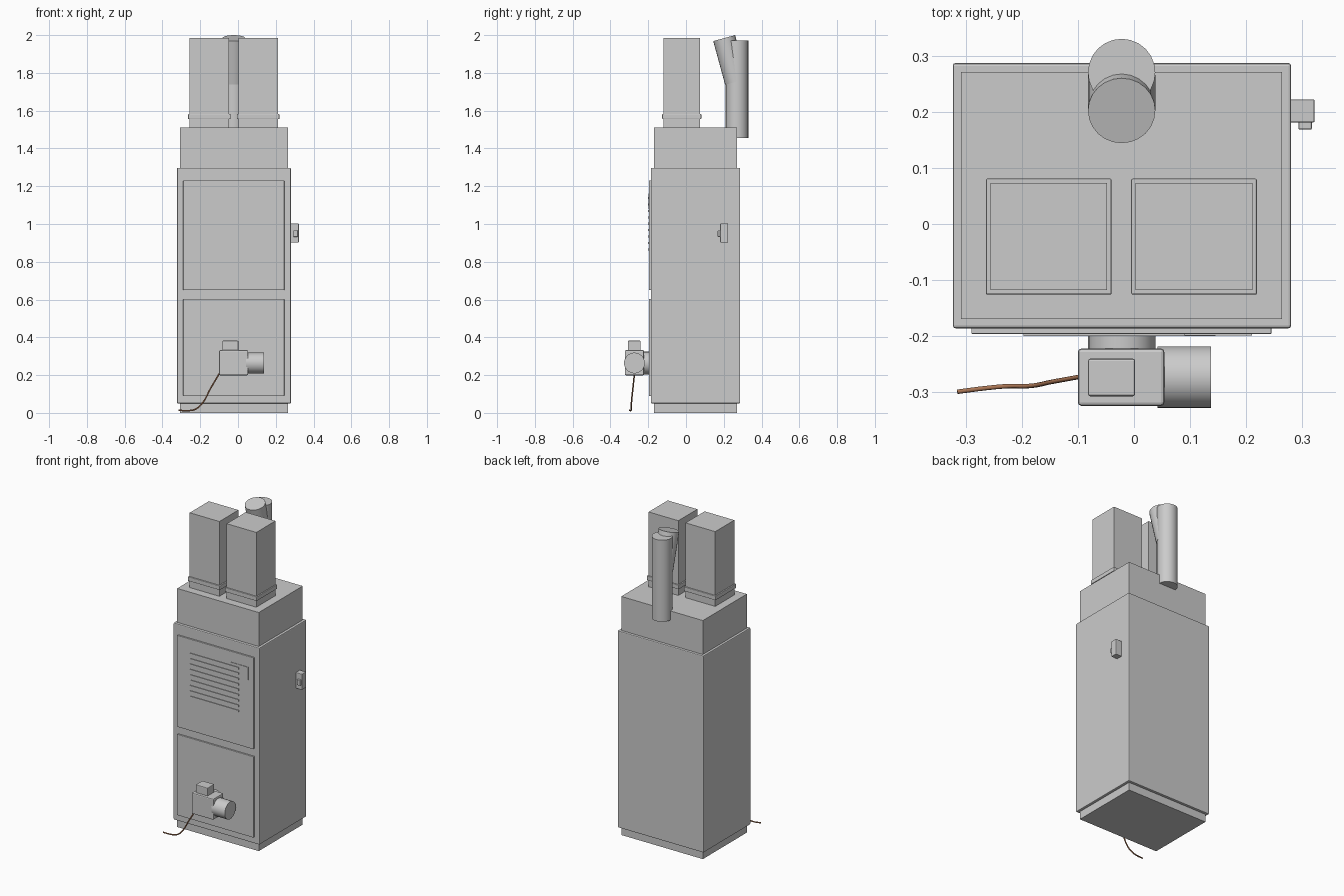
import bpy, math
from mathutils import Vector

cube = bpy.data.objects.get("Cube")
if cube:
    bpy.data.objects.remove(cube, do_unlink=True)


def material(name, rgb):
    m = bpy.data.materials.new(name)
    m.use_nodes = True
    m.diffuse_color = (*rgb, 1)
    m.node_tree.nodes["Principled BSDF"].inputs["Base Color"].default_value = (*rgb, 1)
    return m


GREY = material("light grey metal", (0.6, 0.6, 0.6))
BROWN = material("brown cable", (0.40, 0.18, 0.09))


def box(name, x, y, z, bevel=0.0):
    """Box between low and high limits on each axis."""
    lo, hi = Vector((x[0], y[0], z[0])), Vector((x[1], y[1], z[1]))
    bpy.ops.mesh.primitive_cube_add(size=1, location=(lo + hi) / 2)
    ob = bpy.context.object
    ob.name = name
    ob.scale = hi - lo
    bpy.ops.object.transform_apply(location=False, rotation=False, scale=True)
    ob.data.materials.append(GREY)
    if bevel:
        mod = ob.modifiers.new("soft edges", "BEVEL")
        mod.width = bevel
        mod.segments = 2
    return ob


def tube(name, start, end, radius, sides=24):
    """Closed cylinder from one point to another."""
    a, b = Vector(start), Vector(end)
    bpy.ops.mesh.primitive_cylinder_add(vertices=sides, radius=radius,
                                        depth=(b - a).length, location=(a + b) / 2)
    ob = bpy.context.object
    ob.name = name
    ob.rotation_euler = (b - a).to_track_quat("Z", "Y").to_euler()
    ob.data.materials.append(GREY)
    bpy.ops.object.shade_smooth_by_angle(angle=math.radians(35))
    return ob


# Cabinet: plinth, main casing and plenum
INSET_X, INSET_Y = (-0.308, 0.264), (-0.169, 0.271)
box("plinth", INSET_X, INSET_Y, (0, 0.06))
box("casing", (-0.323, 0.28), (-0.186, 0.287), (0.05, 1.297), 0.005)
box("plenum", INSET_X, INSET_Y, (1.29, 1.512))

# Two air ducts with collars
for side, left in (("right", -0.256), ("left", 0.003)):
    x0, x1 = left, left + 0.208
    box(side + "_duct", (x0, x1), (-0.118, 0.073), (1.51, 1.986))
    box(side + "_duct_collar", (x0 - 0.008, x1 + 0.008), (-0.126, 0.081), (1.555, 1.582), 0.003)

# Flue with slanted branch
tube("flue", (-0.022, 0.27, 1.455), (-0.022, 0.27, 1.972), 0.06)
tube("flue_branch", (-0.022, 0.265, 1.753), (-0.022, 0.202, 1.984), 0.06)

# Front doors
DOOR_X = (-0.29, 0.245)
box("lower_door", DOOR_X, (-0.196, -0.18), (0.09, 0.603), 0.002)
box("upper_door", DOOR_X, (-0.196, -0.18), (0.65, 1.23), 0.002)

# Louvre slats and corner trim on the upper door
for i in range(9):
    z = 0.86 + i * 0.034
    box(f"louvre_{i + 1}", (-0.197, 0.145), (-0.2, -0.194), (z, z + 0.011))
box("trim_bar", (0.09, 0.21), (-0.199, -0.194), (1.155, 1.162))
box("trim_post", (0.203, 0.21), (-0.199, -0.194), (1.08, 1.156))

# Burner
tube("burner_flange", (-0.022, -0.19, 0.264), (-0.022, -0.23, 0.264), 0.06)
box("burner_body", (-0.1, 0.054), (-0.324, -0.222), (0.199, 0.332), 0.006)
box("burner_control", (-0.082, 0.002), (-0.307, -0.24), (0.325, 0.382), 0.004)
tube("burner_motor", (0.042, -0.273, 0.264), (0.137, -0.273, 0.264), 0.055, 32)

# Thermostat on the side
box("thermostat", (0.275, 0.322), (0.181, 0.222), (0.902, 1.003), 0.003)
box("thermostat_knob", (0.293, 0.317), (0.168, 0.19), (0.932, 0.966), 0.003)

# Cable
path = [(-0.095, -0.272, 0.215), (-0.145, -0.281, 0.13), (-0.19, -0.289, 0.05),
        (-0.225, -0.289, 0.02), (-0.26, -0.292, 0.012), (-0.315, -0.299, 0.014)]
curve = bpy.data.curves.new("cable", "CURVE")
curve.dimensions = "3D"
curve.bevel_depth = 0.004
curve.bevel_resolution = 2
curve.use_fill_caps = True
curve.resolution_u = 6
spline = curve.splines.new("BEZIER")
spline.bezier_points.add(len(path) - 1)
for point, co in zip(spline.bezier_points, path):
    point.co = co
    point.handle_left_type = point.handle_right_type = "AUTO"
curve.materials.append(BROWN)
bpy.context.collection.objects.link(bpy.data.objects.new("cable", curve))
